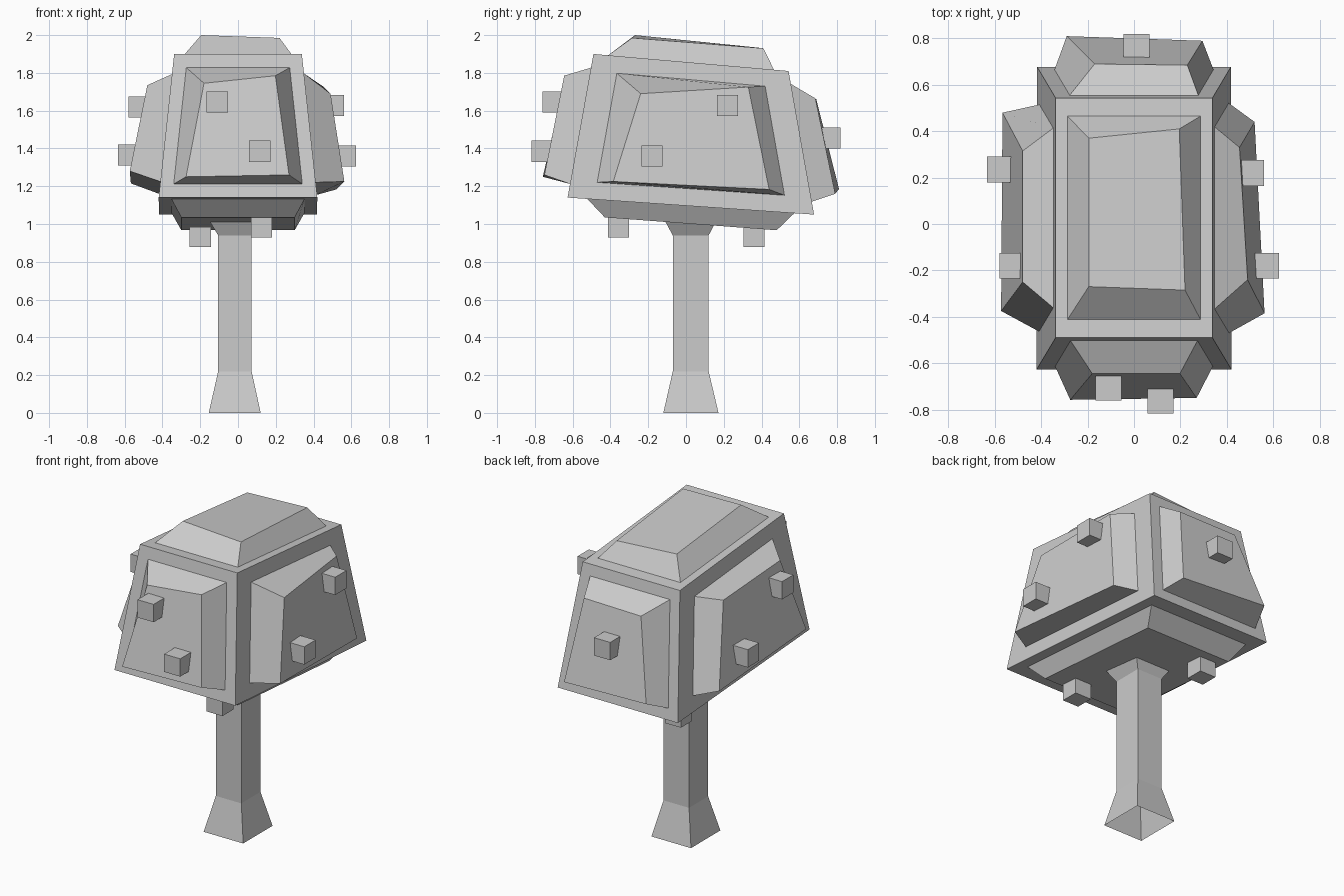
import bpy, bmesh
from mathutils import Vector

if "Cube" in bpy.data.objects:
    bpy.data.objects.remove(bpy.data.objects["Cube"])


def finish(bm, name):
    bmesh.ops.recalc_face_normals(bm, faces=bm.faces)
    me = bpy.data.meshes.new(name)
    bm.to_mesh(me)
    bm.free()
    ob = bpy.data.objects.new(name, me)
    bpy.context.collection.objects.link(ob)
    return ob


def bridge(bm, a, b):
    for i in range(4):
        j = (i + 1) % 4
        bm.faces.new((a[i], a[j], b[j], b[i]))


# Trunk: square section flared at both ends, open where hidden
# rows: x min, x max, y min, y max, z
trunk = [(-.155, .12, -.12, .172, 0), (-.105, .072, -.07, .12, .22),
         (-.105, .072, -.07, .12, .94), (-.147, .115, -.108, .157, 1.01)]
bm = bmesh.new()
rings = [[bm.verts.new(p) for p in ((x0, y0, z), (x1, y0, z), (x1, y1, z), (x0, y1, z))]
         for x0, x1, y0, y1, z in trunk]
for lower, upper in zip(rings, rings[1:]):
    bridge(bm, lower, upper)
finish(bm, "trunk")

# Canopy: tilted tapered block, each side with a raised bevelled panel
bm = bmesh.new()
B = {}
for side, s in (("l", -1), ("r", 1)):
    B[side + "ft"] = bm.verts.new((s * .338, -.49, 1.90))
    B[side + "bt"] = bm.verts.new((s * .338, .543, 1.81))
    B[side + "fb"] = bm.verts.new((s * .42, -.627, 1.14))
    B[side + "bb"] = bm.verts.new((s * .418, .678, 1.05))


def panel(corners, scale, outer):
    """Inset a block side by scale, then raise it to the outer corners."""
    ring = [B[c] for c in corners.split()]
    mid = sum((v.co for v in ring), Vector()) / 4
    inset = [bm.verts.new(mid + (v.co - mid) * scale) for v in ring]
    top = [bm.verts.new(p) for p in outer]
    bridge(bm, ring, inset)
    bridge(bm, inset, top)
    bm.faces.new(top)


# top
panel("lft rft rbt lbt", .85,
      [(-.195, -.27, 2.0), (.22, -.285, 1.985), (.195, .41, 1.93), (-.195, .37, 1.935)])
# bottom
panel("lfb rfb rbb lbb", .84,
      [(-.30, -.43, 1.035), (.30, -.43, 1.035), (.30, .48, .967), (-.30, .48, .967)])
# front
panel("lft rft rfb lfb", .81,
      [(-.18, -.645, 1.745), (.198, -.645, 1.785), (.27, -.75, 1.26), (-.275, -.758, 1.25)])
# back
panel("lbt rbt rbb lbb", .82,
      [(-.17, .69, 1.66), (.23, .685, 1.665), (.295, .79, 1.16), (-.29, .81, 1.185)])
# right
panel("rft rbt rbb rfb", .76,
      [(.49, -.24, 1.69), (.455, .33, 1.725), (.52, .44, 1.183), (.563, -.385, 1.225)])
# left
panel("lft lbt lbb lfb", .75,
      [(-.48, -.25, 1.735), (-.48, .315, 1.70), (-.567, .48, 1.215), (-.573, -.375, 1.28)])
finish(bm, "canopy")

# Small cube fruits dotted over the canopy
fruits = [(-.11, -.705, 1.645), (.115, -.762, 1.385), (.01, .763, 1.455),
          (.505, .22, 1.627), (.57, -.18, 1.36), (-.525, -.18, 1.62), (-.578, .235, 1.365),
          (-.20, .36, .933), (.125, -.357, .985)]
for i, p in enumerate(fruits, 1):
    bm = bmesh.new()
    bmesh.ops.create_cube(bm, size=.112)
    finish(bm, f"fruit_{i}").location = p
